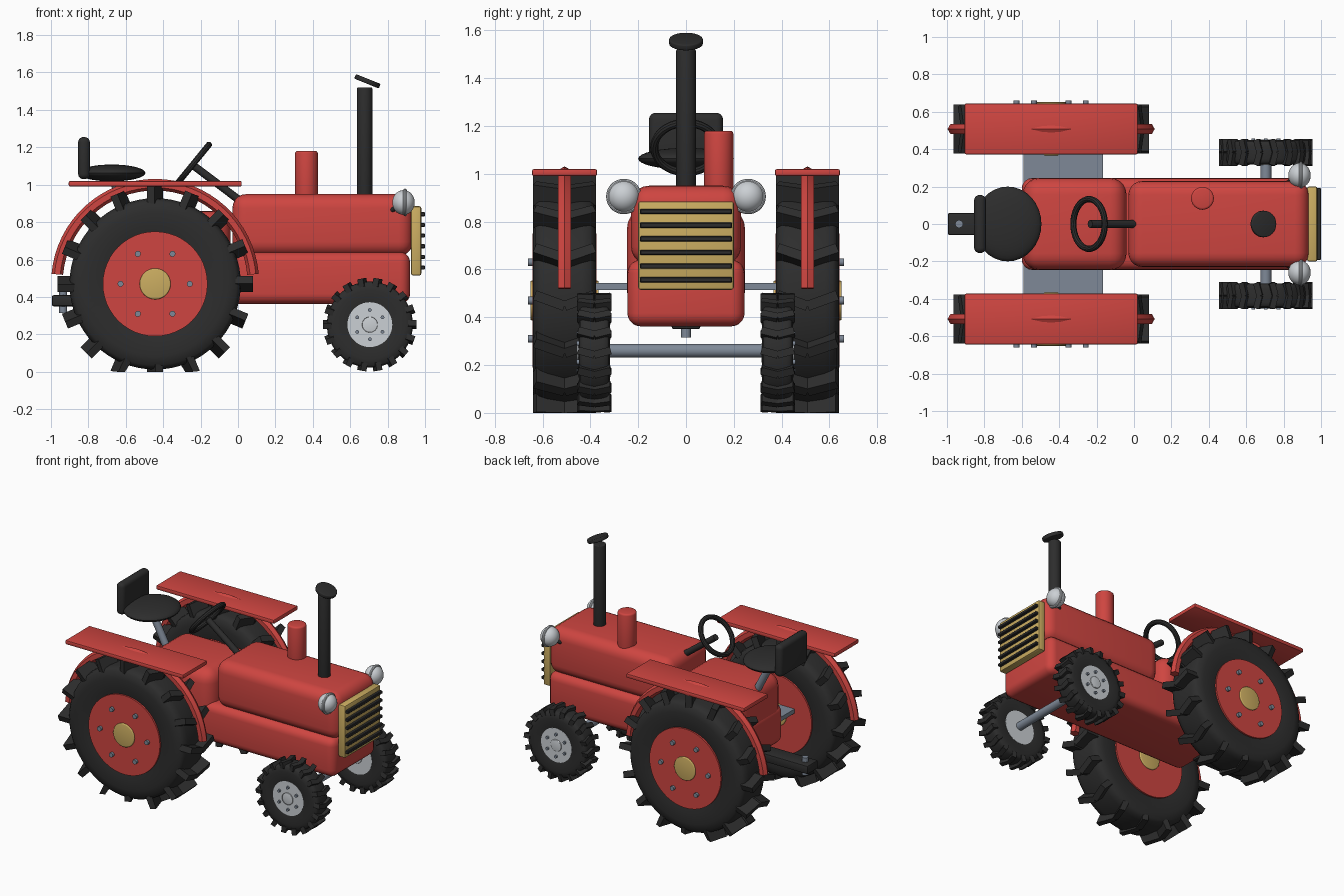
import bpy, bmesh, math
from mathutils import Matrix, Vector

if "Cube" in bpy.data.objects:
    bpy.data.objects.remove(bpy.data.objects["Cube"])

T, R = Matrix.Translation, Matrix.Rotation


def mat(name, rgb):
    m = bpy.data.materials.new(name)
    m.diffuse_color = (*rgb, 1)
    m.use_nodes = True
    m.node_tree.nodes["Principled BSDF"].inputs["Base Color"].default_value = m.diffuse_color
    return m


RED = mat("red paint", (0.62, 0.06, 0.052))
BLACK = mat("black rubber", (0.026, 0.026, 0.026))
GOLD = mat("gold trim", (0.60, 0.42, 0.12))
STEEL = mat("steel grey", (0.21, 0.25, 0.31))
LIGHT = mat("light grey", (0.60, 0.63, 0.66))


def finish(name, bm, m, angle=35):
    bmesh.ops.recalc_face_normals(bm, faces=bm.faces)
    me = bpy.data.meshes.new(name)
    bm.to_mesh(me)
    bm.free()
    me.materials.append(m)
    ob = bpy.data.objects.new(name, me)
    bpy.context.collection.objects.link(ob)
    if angle:
        bpy.ops.object.select_all(action='DESELECT')
        ob.select_set(True)
        bpy.context.view_layer.objects.active = ob
        bpy.ops.object.shade_smooth_by_angle(angle=math.radians(angle))
    return ob


def box(name, lo, hi, m, bevel=0, seg=4):
    """Box between two corners with rounded edges."""
    bm = bmesh.new()
    lo, hi = Vector(lo), Vector(hi)
    bmesh.ops.create_cube(bm, size=1, matrix=T((lo + hi) / 2) @ Matrix.Diagonal((*(hi - lo), 1)))
    if bevel:
        bmesh.ops.bevel(bm, geom=bm.edges[:], offset=bevel, segments=seg, profile=0.5, affect='EDGES')
    return finish(name, bm, m)


def add_rod(bm, p, q, r, n):
    p, q = Vector(p), Vector(q)
    d = q - p
    bmesh.ops.create_cone(bm, cap_ends=True, segments=n, radius1=r, radius2=r, depth=d.length,
                          matrix=T((p + q) / 2) @ d.to_track_quat('Z', 'Y').to_matrix().to_4x4())


def rod(name, p, q, r, m, n=32, bevel=0):
    bm = bmesh.new()
    add_rod(bm, p, q, r, n)
    if bevel:
        rim = [e for e in bm.edges if any(len(f.verts) > 4 for f in e.link_faces)]
        bmesh.ops.bevel(bm, geom=rim, offset=bevel, segments=3, profile=0.5, affect='EDGES')
    return finish(name, bm, m)


def ellipsoid(name, c, size, m):
    bm = bmesh.new()
    bmesh.ops.create_uvsphere(bm, u_segments=32, v_segments=16, radius=1,
                              matrix=T(c) @ Matrix.Diagonal((*size, 1)))
    return finish(name, bm, m)


def ring(name, M, major, minor, m, n=48, k=10, a0=0, a1=360, angle=35):
    """Torus or arc around the local z axis."""
    bm = bmesh.new()
    pts = [M @ Vector((major + minor * math.cos(t), 0, minor * math.sin(t)))
           for t in (2 * math.pi * i / k for i in range(k))]
    full = a1 - a0 == 360
    axis = M.to_3x3() @ Vector((0, 0, 1))
    turn = R(math.radians(a0), 4, axis)
    c = M.translation
    vs = [bm.verts.new(c + turn @ (p - c)) for p in pts]
    es = [bm.edges.new((vs[i], vs[(i + 1) % k])) for i in range(k)]
    if not full:
        bm.faces.new(vs)
    res = bmesh.ops.spin(bm, geom=es, cent=c, axis=axis, angle=math.radians(a1 - a0), steps=n)
    if full:
        bmesh.ops.remove_doubles(bm, verts=bm.verts, dist=1e-4)
    else:
        bmesh.ops.contextual_create(bm, geom=[g for g in res['geom_last'] if isinstance(g, bmesh.types.BMEdge)])
    return finish(name, bm, m, angle)


def tyre(name, c, r, rim, w, m):
    """Lathed tyre with a flat tread and rounded shoulders."""
    bm = bmesh.new()
    h = w / 2
    side = [(rim * 0.9, 0.88), (rim * 1.1, 0.97), (rim + (r - rim) * 0.6, 1.0),
            (r * 0.95, 0.93), (r * 0.985, 0.8), (r, 0.55)]
    prof = [(a, b * h) for a, b in side] + [(a, -b * h) for a, b in reversed(side)]
    vs = [bm.verts.new(Vector(c) + Vector((a, b, 0))) for a, b in prof]
    es = [bm.edges.new((vs[i], vs[(i + 1) % len(vs)])) for i in range(len(vs))]
    bmesh.ops.spin(bm, geom=es, cent=c, axis=(0, 1, 0), angle=2 * math.pi, steps=64)
    bmesh.ops.remove_doubles(bm, verts=bm.verts, dist=1e-4)
    return finish(name, bm, m, 50)


def lugs(name, c, r0, r1, w, thick, count, tilt):
    """Chevron tread blocks, flattened where they meet the ground."""
    bm = bmesh.new()
    for i in range(count):
        for t in (1, -1):
            M = (T(c) @ R(-2 * math.pi * i / count, 4, 'Y') @ T(((r0 + r1) / 2, t * w / 4, 0))
                 @ R(t * math.radians(tilt), 4, 'X') @ Matrix.Diagonal((r1 - r0, w * 0.53, thick, 1)))
            bmesh.ops.create_cube(bm, size=1, matrix=M)
    for v in bm.verts:
        v.co.z = max(v.co.z, 0)
    return finish(name, bm, BLACK, 0)


def bolts(name, c, r, y0, y1, size, offset):
    bm = bmesh.new()
    for i in range(6):
        a = math.radians(60 * i + offset)
        x, z = c[0] + r * math.cos(a), c[2] + r * math.sin(a)
        add_rod(bm, (x, y0, z), (x, y1, z), size, 12)
    return finish(name, bm, STEEL)


# Bodywork
box("hood", (-0.03, -0.23, 0.62), (0.935, 0.23, 0.95), RED, 0.075, 5)
box("lower_body", (-0.6, -0.245, 0.362), (0.92, 0.245, 0.64), RED, 0.055, 5)
box("rear_housing", (-0.595, -0.247, 0.42), (-0.04, 0.247, 0.86), RED, 0.09, 5)
rod("air_intake", (0.366, 0.137, 0.88), (0.366, 0.137, 1.18), 0.061, RED, 32, 0.012)

# Exhaust with tilted flap
rod("exhaust_pipe", (0.677, 0, 0.9), (0.677, 0, 1.52), 0.041, BLACK, 32, 0.006)
d = Vector((math.sin(math.radians(22)), 0, math.cos(math.radians(22)))) * 0.013
fc = Vector((0.692, 0, 1.553))
rod("exhaust_flap", fc - d, fc + d, 0.071, BLACK, 32, 0.006)

# Grille
box("grille", (0.925, -0.2, 0.515), (0.98, 0.2, 0.885), GOLD, 0.01, 2)
for i in range(6):
    z = 0.557 + 0.057 * i
    box("grille_bar", (0.97, -0.193, z - 0.011), (1.0, 0.193, z + 0.011), BLACK, 0.004, 1)

# Fenders, headlights and wheels on both sides
for s, side in ((1, "left"), (-1, "right")):
    y = 0.508 * s
    box(side + "_fender_plate", (-0.905, y - 0.136, 0.99), (0.02, y + 0.136, 1.02), RED, 0.008, 2)
    ring(side + "_fender_arch", T((-0.443, y, 0.475)) @ R(math.pi / 2, 4, 'X'),
         0.525, 0.031, RED, 32, 6, 5, 175, 0 if s > 2 else 25)

    ellipsoid(side + "_headlight", (0.885, 0.26 * s, 0.905), (0.06, 0.066, 0.066), LIGHT)
    ring(side + "_headlight_rim", T((0.893, 0.26 * s, 0.905)) @ R(math.pi / 2, 4, 'Y'), 0.064, 0.01, LIGHT)
    rod(side + "_headlight_bracket", (0.79, 0.19 * s, 0.845), (0.86, 0.25 * s, 0.885), 0.014, BLACK, 12)

    # Rear wheel
    c = (-0.443, y, 0.47)
    tyre(side + "_rear_tyre", c, 0.458, 0.28, 0.265, BLACK)
    lugs(side + "_rear_lugs", c, 0.43, 0.522, 0.25, 0.042, 16, 20)
    rod(side + "_rear_disc", (c[0], y - 0.134, c[2]), (c[0], y + 0.134, c[2]), 0.28, RED, 48)
    rod(side + "_rear_hub", (c[0], y - 0.143, c[2]), (c[0], y + 0.143, c[2]), 0.083, GOLD, 32, 0.006)
    bolts(side + "_rear_bolts", c, 0.185, y + 0.12 * s, y + 0.152 * s, 0.016, 0)

    # Front wheel
    y = 0.383 * s
    c = (0.705, y, 0.252)
    tyre(side + "_front_tyre", c, 0.23, 0.118, 0.13, BLACK)
    lugs(side + "_front_lugs", c, 0.205, 0.25, 0.135, 0.032, 18, 15)
    rod(side + "_front_disc", (c[0], y - 0.062, c[2]), (c[0], y + 0.062, c[2]), 0.12, LIGHT, 40)
    rod(side + "_front_hub", (c[0], y - 0.068, c[2]), (c[0], y + 0.07 * s, c[2]), 0.042, LIGHT, 24, 0.004)
    bolts(side + "_front_bolts", c, 0.078, y + 0.05 * s, y + 0.074 * s, 0.01, 30)

# Axles
rod("front_axle", (0.705, -0.35, 0.26), (0.705, 0.35, 0.26), 0.029, STEEL, 24)
box("rear_axle_plate", (-0.59, -0.385, 0.513), (-0.165, 0.385, 0.543), STEEL)

# Seat
ellipsoid("seat", (-0.675, 0, 1.063), (0.18, 0.2, 0.045), BLACK)
box("seat_back", (-0.855, -0.155, 1.03), (-0.792, 0.155, 1.255), BLACK, 0.028)
rod("seat_post", (-0.68, 0, 1.05), (-0.55, 0, 0.8), 0.025, STEEL, 16)

# Steering
tilt = math.atan2(38, 31)
ring("steering_wheel", T((-0.24, 0, 1.11)) @ R(-tilt, 4, 'Y'), 0.133, 0.017, BLACK, 40, 10)
rod("steering_column", (-0.235, 0, 1.1), (0.03, 0, 0.9), 0.021, BLACK, 16)

# Drawbar with pin
box("drawbar", (-0.995, -0.06, 0.35), (-0.55, 0.06, 0.41), BLACK, 0.01, 2)
rod("drawbar_pin", (-0.935, 0, 0.315), (-0.935, 0, 0.44), 0.021, STEEL, 16)
